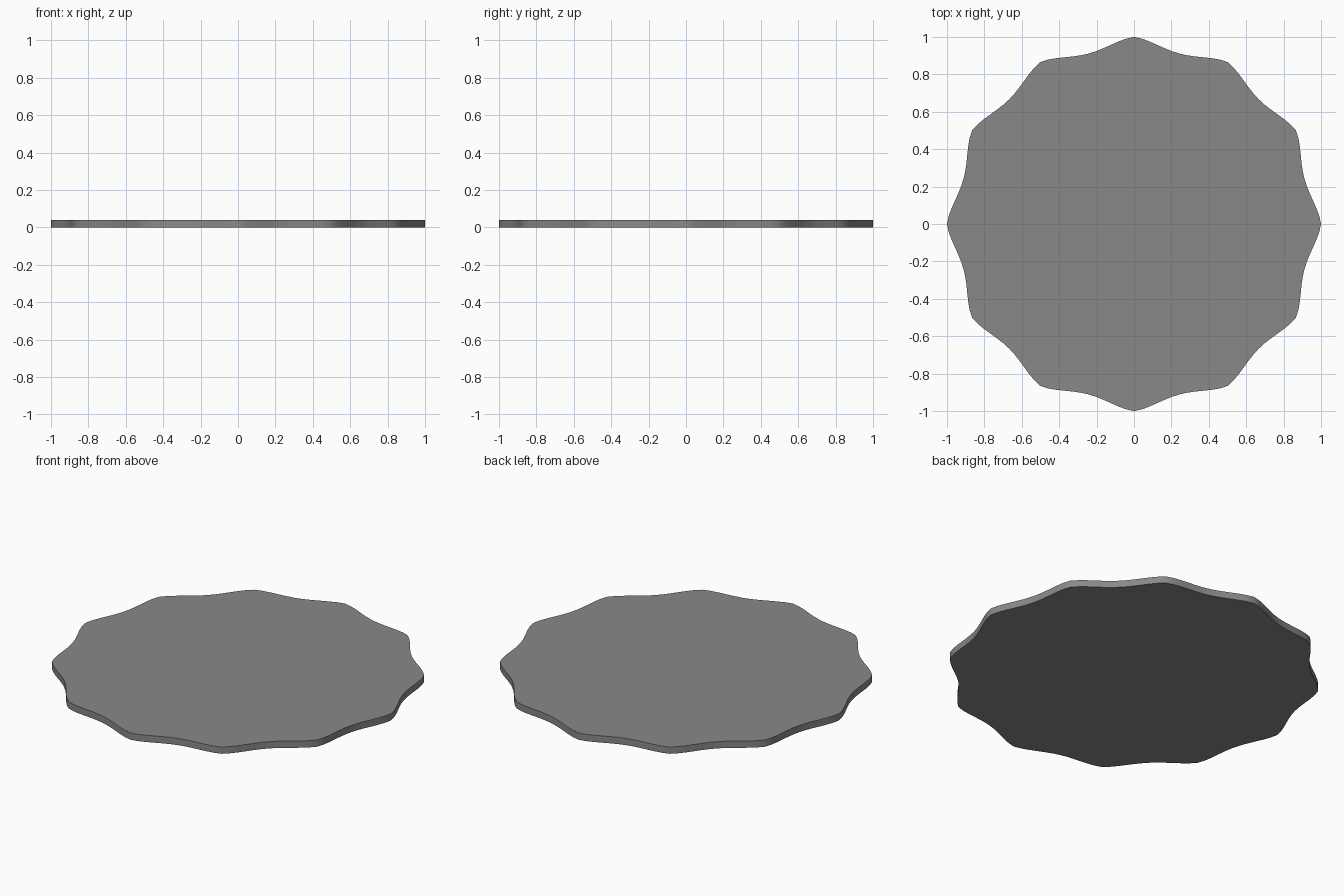
import bpy, bmesh, math

if "Cube" in bpy.data.objects:
    bpy.data.objects.remove(bpy.data.objects["Cube"])

LOBES, STEPS = 12, 12
THICKNESS, DIP = 0.04, 0.057

# Scalloped outline: peaks on the unit circle, shallow dips between them
bm = bmesh.new()
outline = []
for i in range(LOBES * STEPS):
    a = 2 * math.pi * i / (LOBES * STEPS)
    r = 1 - DIP * abs(math.sin(a * LOBES / 2)) ** 1.4
    outline.append(bm.verts.new((r * math.cos(a), r * math.sin(a), 0)))
face = bm.faces.new(outline)

# Thin plate extruded up from the outline
ext = bmesh.ops.extrude_face_region(bm, geom=[face], use_keep_orig=True)
top = [g for g in ext["geom"] if isinstance(g, bmesh.types.BMVert)]
bmesh.ops.translate(bm, verts=top, vec=(0, 0, THICKNESS))
bmesh.ops.recalc_face_normals(bm, faces=bm.faces)

mesh = bpy.data.meshes.new("scalloped_plate")
bm.to_mesh(mesh)
bm.free()
plate = bpy.data.objects.new("scalloped_plate", mesh)
bpy.context.collection.objects.link(plate)

# Dark grey surface
dark = bpy.data.materials.new("dark_grey")
dark.diffuse_color = (0.25, 0.25, 0.25, 1)
dark.use_nodes = True
dark.node_tree.nodes["Principled BSDF"].inputs["Base Color"].default_value = dark.diffuse_color
mesh.materials.append(dark)

# Smooth rim, crisp top and bottom edges
bpy.context.view_layer.objects.active = plate
plate.select_set(True)
bpy.ops.object.shade_smooth_by_angle(angle=math.radians(30))
